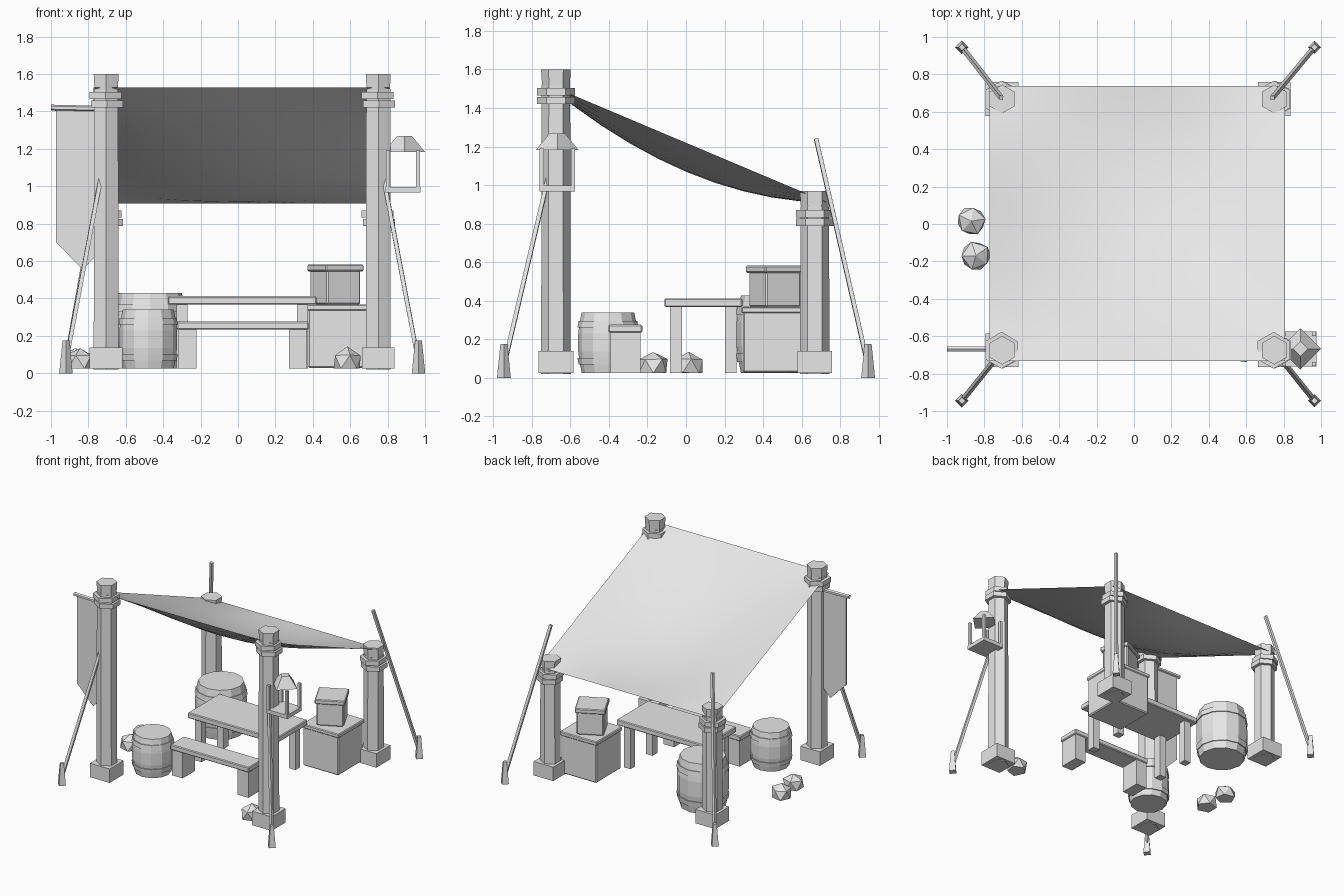
import bpy, bmesh, math, random
from mathutils import Vector, Matrix

cube = bpy.data.objects.get("Cube")
if cube:
    bpy.data.objects.remove(cube, do_unlink=True)

grey = bpy.data.materials.new("plain_grey")
grey.use_nodes = True
grey.diffuse_color = (0.8, 0.8, 0.8, 1)
grey.node_tree.nodes["Principled BSDF"].inputs["Base Color"].default_value = (0.8, 0.8, 0.8, 1)


def finish(name, bm):
    bmesh.ops.recalc_face_normals(bm, faces=bm.faces)
    mesh = bpy.data.meshes.new(name)
    bm.to_mesh(mesh)
    bm.free()
    mesh.materials.append(grey)
    obj = bpy.data.objects.new(name, mesh)
    bpy.context.collection.objects.link(obj)
    return obj


def box(name, low, high, bevel=0.0, turn=0.0):
    """Box between two corners, optionally chamfered and turned about its centre."""
    low, high = Vector(low), Vector(high)
    bm = bmesh.new()
    bmesh.ops.create_cube(bm, size=1)
    bmesh.ops.scale(bm, vec=high - low, verts=bm.verts)
    if bevel:
        bmesh.ops.bevel(bm, geom=bm.edges[:], offset=bevel, segments=1, affect='EDGES')
    bm.transform(Matrix.Translation((low + high) / 2) @ Matrix.Rotation(turn, 4, 'Z'))
    return finish(name, bm)


def rod(name, start, end, r1, r2, sides):
    """Tapered prism from start to end."""
    start, end = Vector(start), Vector(end)
    axis = end - start
    bm = bmesh.new()
    bmesh.ops.create_cone(bm, cap_ends=True, segments=sides, radius1=r1, radius2=r2, depth=axis.length)
    turn = axis.to_track_quat('Z', 'Y').to_matrix().to_4x4() if axis.xy.length > 1e-5 else Matrix()
    bm.transform(Matrix.Translation((start + end) / 2) @ turn)
    return finish(name, bm)


def lathe(name, x, y, profile, sides):
    """Closed solid of revolution from (radius, z) points."""
    bm = bmesh.new()
    rings = []
    for r, z in profile:
        angles = [2 * math.pi * i / sides for i in range(sides)]
        rings.append([bm.verts.new((x + r * math.cos(a), y + r * math.sin(a), z)) for a in angles])
    for a, b in zip(rings, rings[1:]):
        for i in range(sides):
            j = (i + 1) % sides
            bm.faces.new((a[i], a[j], b[j], b[i]))
    bm.faces.new(rings[0])
    bm.faces.new(rings[-1])
    return finish(name, bm)


# Corner posts with block feet, double collars and caps
for side, x in (("right", -0.705), ("left", 0.75)):
    for end, y, top in (("front", -0.675, 1.6), ("back", 0.668, 0.968)):
        tag = f"{end}_{side}"
        box(f"{tag}_post_foot", (x - 0.088, y - 0.09, 0.025), (x + 0.088, y + 0.09, 0.138))
        rod(f"{tag}_post", (x, y, 0.02), (x, y, top - 0.08), 0.077, 0.074, 6)
        rod(f"{tag}_post_cap", (x, y, top - 0.1), (x, y, top), 0.071, 0.077, 6)
        for k, z in enumerate((top - 0.18, top - 0.135)):
            shift = 0.004 - 0.008 * k
            rod(f"{tag}_collar_{k}", (x + shift, y, z), (x + shift, y, z + 0.038), 0.098, 0.098, 6)

# Slanted guy poles and their ground pegs
for side, px, tx in (("right", -0.92, -0.735), ("left", 0.965, 0.78)):
    for end, py, ty, tz in (("front", -0.945, -0.715, 1.04), ("back", 0.945, 0.675, 1.24)):
        if end == "back":
            tx = tx + (0.025 if side == "right" else -0.04)
        rod(f"{end}_{side}_guy_pole", (px, py, 0.06), (tx, ty, tz), 0.015, 0.015, 4)
        rod(f"{end}_{side}_peg", (px, py, 0), (px, py, 0.175), 0.036, 0.018, 4)

# Sagging cloth canopy
bm = bmesh.new()
bmesh.ops.create_grid(bm, x_segments=10, y_segments=10, size=1)
for v in bm.verts:
    u, w = v.co.x, v.co.y
    sag = 0.15 * (1 - u * u) * (1 - w * w)
    v.co = (0.018 + 0.79 * u, 0.003 + 0.735 * w, 1.218 - 0.31 * w - sag)
canopy = finish("canopy", bm)
for poly in canopy.data.polygons:
    poly.use_smooth = True

# Pointed banner on a short rod
rod("banner_rod", (-1.0, -0.668, 1.42), (-0.7, -0.668, 1.413), 0.016, 0.016, 6)
bm = bmesh.new()
outline = [(-0.973, 1.41), (-0.973, 0.7), (-0.83, 0.555), (-0.69, 0.7), (-0.69, 1.41)]
face = bm.faces.new([bm.verts.new((x, -0.672, z)) for x, z in outline])
side = bmesh.ops.extrude_face_region(bm, geom=[face])
bmesh.ops.translate(bm, vec=(0, 0.008, 0), verts=[g for g in side["geom"] if isinstance(g, bmesh.types.BMVert)])
finish("banner", bm)

# Open lantern with a diamond roof
lx, ly, half = 0.882, -0.668, 0.093
box("lantern_floor", (lx - half, ly - half, 0.966), (lx + half, ly + half, 0.997))
for sx in (-1, 1):
    for sy in (-1, 1):
        cx, cy = lx + sx * (half - 0.012), ly + sy * (half - 0.012)
        box("lantern_upright", (cx - 0.011, cy - 0.011, 0.99), (cx + 0.011, cy + 0.011, 1.19))
rod("lantern_roof", (lx + 0.008, ly, 1.183), (lx + 0.008, ly, 1.268), 0.11, 0.04, 4)


# Barrels with two raised hoops
def barrel(name, x, y, r, z0, z1):
    def at(t):
        return r * (1 - 0.13 * (2 * t - 1) ** 2), z0 + t * (z1 - z0)
    lathe(name, x, y, [at(t) for t in (0, 0.15, 0.35, 0.65, 0.85, 1)], 12)
    for k, (a, b) in enumerate(((0.14, 0.25), (0.75, 0.86))):
        (ra, za), (rb, zb) = at(a), at(b)
        lathe(f"{name}_hoop_{k}", x, y, [(ra + 0.007, za), (rb + 0.007, zb)], 12)


barrel("large_barrel", -0.47, 0.455, 0.195, 0.025, 0.428)
barrel("small_barrel", -0.48, -0.405, 0.156, 0.025, 0.34)

# Table
box("table_top", (-0.374, -0.112, 0.367), (0.42, 0.292, 0.412), 0.006)
for x in (-0.3, 0.345):
    for y in (-0.052, 0.232):
        box("table_leg", (x - 0.03, y - 0.03, 0.025), (x + 0.03, y + 0.03, 0.37))

# Bench
box("bench_seat", (-0.328, -0.402, 0.234), (0.378, -0.227, 0.276), 0.006)
for x in (-0.27, 0.32):
    box("bench_leg", (x - 0.048, -0.392, 0.025), (x + 0.048, -0.235, 0.24))

# Stacked crates
box("large_crate", (0.375, 0.295, 0.028), (0.695, 0.615, 0.35), 0.008)
box("large_crate_lid", (0.368, 0.288, 0.335), (0.702, 0.622, 0.367), 0.006)
turn = math.radians(27)
box("small_crate", (0.42, 0.36, 0.367), (0.622, 0.562, 0.56), 0.008, turn)
box("small_crate_lid", (0.408, 0.348, 0.545), (0.634, 0.574, 0.582), 0.006, turn)

# Faceted rocks with flat undersides
random.seed(4)
for x, y in ((-0.87, 0.015), (-0.845, -0.17), (0.585, -0.66)):
    bm = bmesh.new()
    bmesh.ops.create_icosphere(bm, subdivisions=1, radius=0.085)
    bm.transform(Matrix.Rotation(random.uniform(0, 6), 4, 'Z'))
    for v in bm.verts:
        v.co *= random.uniform(0.9, 1.05)
        v.co = (v.co.x + x, v.co.y + y, max(0.025, v.co.z * 0.95 + 0.06))
    bmesh.ops.remove_doubles(bm, verts=bm.verts, dist=0.001)
    finish("rock", bm)
